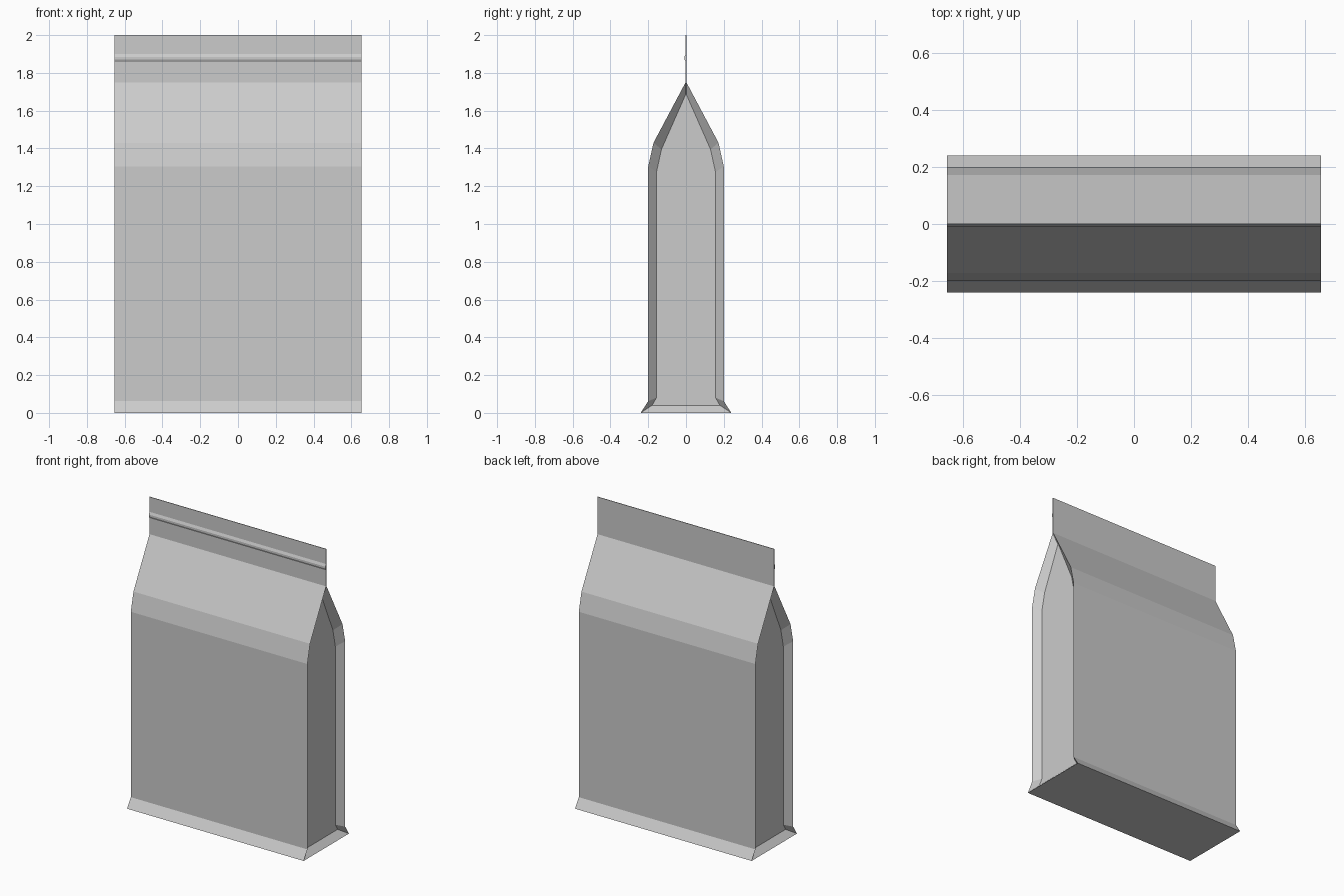
import bpy

if "Cube" in bpy.data.objects:
    bpy.data.objects.remove(bpy.data.objects["Cube"])

HALF_W = 0.655      # half width of the bag
RECESS = 0.042      # how far the side gussets sink in
T = 0.002           # half thickness of the sealed film


def make_object(name, verts, faces):
    mesh = bpy.data.meshes.new(name)
    mesh.from_pydata(verts, [], faces)
    mesh.update()
    obj = bpy.data.objects.new(name, mesh)
    bpy.context.collection.objects.link(obj)
    return obj


def mirrored_ring(half):
    """Closed side outline: up the back (+y), down the front (-y)."""
    return half + [(-y, z) for y, z in reversed(half)]


def loft(name, sections):
    """Join (x, outline) sections with quads and cap both ends."""
    n = len(sections[0][1])
    verts = [(x, y, z) for x, ring in sections for y, z in ring]
    faces = [list(reversed(range(n)))]
    for s in range(len(sections) - 1):
        a, b = s * n, (s + 1) * n
        for i in range(n):
            j = (i + 1) % n
            faces.append((a + i, a + j, b + j, b + i))
    last = (len(sections) - 1) * n
    faces.append(list(range(last, last + n)))
    # the first and last sections may sit inside the outer ones (gussets)
    return make_object(name, verts, faces)


# Bag body: flared foot, straight walls, tapered shoulders, recessed sides
outer = mirrored_ring([(0.24, 0), (0.20, 0.062), (0.20, 1.305),
                       (0.172, 1.43), (T, 1.75)])
inner = mirrored_ring([(0.18, 0.04), (0.156, 0.08), (0.156, 1.275),
                       (0.13, 1.395), (T, 1.685)])
loft("bag_body", [(-HALF_W + RECESS, inner), (-HALF_W, outer),
                  (HALF_W, outer), (HALF_W - RECESS, inner)])

# Flat sealed strip on top
seal = [(T, 1.75), (T, 2.0), (-T, 2.0), (-T, 1.75)]
loft("top_seal", [(-HALF_W, seal), (HALF_W, seal)])

# Raised closure ridge on the front of the seal
ridge = [(-T, 1.858), (-T, 1.90), (-0.009, 1.884), (-0.009, 1.872)]
loft("closure_ridge", [(-HALF_W, ridge), (HALF_W, ridge)])
